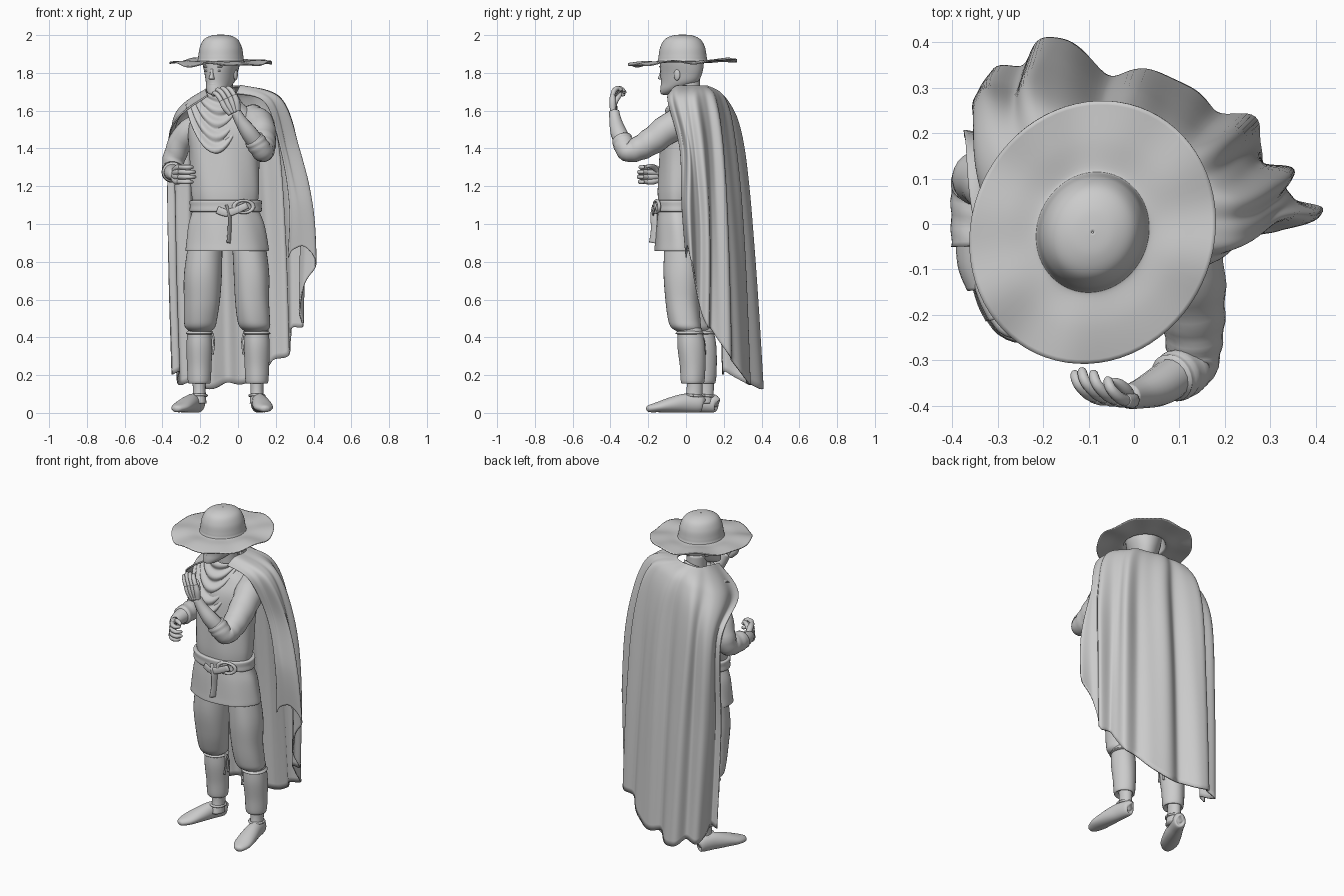
import bpy, bmesh, math
from math import sin, cos, pi
from mathutils import Vector as V, Matrix

def spline(pts, t):
    """Catmull-Rom through number tuples, t in 0..1"""
    n = len(pts) - 1
    i = min(int(t * n), n - 1)
    f = t * n - i
    a, b, c, d = pts[max(i - 1, 0)], pts[i], pts[i + 1], pts[min(i + 2, n)]
    return [.5 * (2*q + (r - p)*f + (2*p - 5*q + 4*r - s)*f*f + (3*q - p - 3*r + s)*f**3)
            for p, q, r, s in zip(a, b, c, d)]

def surface(name, rows, closed=True, caps=True, thick=0, mat=None):
    """Skin a list of point rows into one smooth object"""
    bm = bmesh.new()
    vs = [[bm.verts.new(p) for p in row] for row in rows]
    n = len(rows[0])
    for a, b in zip(vs, vs[1:]):
        for j in range(n if closed else n - 1):
            k = (j + 1) % n
            bm.faces.new((a[j], a[k], b[k], b[j]))
    if closed and caps:
        bm.faces.new(vs[0])
        bm.faces.new(vs[-1])
    bmesh.ops.recalc_face_normals(bm, faces=bm.faces)
    me = bpy.data.meshes.new(name)
    bm.to_mesh(me)
    bm.free()
    ob = bpy.data.objects.new(name, me)
    bpy.context.collection.objects.link(ob)
    me.polygons.foreach_set("use_smooth", [True] * len(me.polygons))
    if mat:
        ob.matrix_world = mat
    if thick:
        m = ob.modifiers.new("thickness", 'SOLIDIFY')
        m.thickness, m.offset = thick, 0
    return ob

def loft(name, secs, n=32, steps=5, mat=None, wave=0, waves=0):
    """Horizontal ellipses (x, y, z, rx, ry), optional soft pleats"""
    rows = []
    for i in range((len(secs) - 1) * steps + 1):
        x, y, z, rx, ry = spline(secs, i / ((len(secs) - 1) * steps))
        ring = []
        for j in range(n):
            a = 2*pi*j/n
            w = 1 + wave * sin(waves*a + 9*z)
            ring.append((x + rx*w*cos(a), y + ry*w*sin(a), z))
        rows.append(ring)
    return surface(name, rows, mat=mat)

def tube(name, pts, n=16, steps=5, wrinkle=0):
    """Round path (x, y, z, r) or (x, y, z, side_r, up_r)"""
    m = (len(pts) - 1) * steps
    s = [spline(pts, i / m) for i in range(m + 1)]
    side, rows = None, []
    for i, p in enumerate(s):
        t = (V(s[min(i + 1, m)][:3]) - V(s[max(i - 1, 0)][:3])).normalized()
        if side is None:
            side = t.cross(V((0, 0, 1))) if abs(t.z) < .95 else V((1, 0, 0))
        side = (side - t * side.dot(t)).normalized()
        up = side.cross(t)
        row = []
        for j in range(n):
            a = 2*pi*j/n
            w = 1 + wrinkle * sin(i*1.7 + 2*sin(a))
            row.append(V(p[:3]) + side*cos(a)*p[3]*w + up*sin(a)*p[-1]*w)
        rows.append(row)
    return surface(name, rows)

def ball(name, loc, scale, mat=Matrix()):
    bpy.ops.mesh.primitive_uv_sphere_add(segments=20, ring_count=12)
    o = bpy.context.object
    o.name = name
    o.matrix_world = mat @ Matrix.LocRotScale(V(loc), None, V(scale))
    bpy.ops.object.shade_smooth()

def hand(name, base, d, spread, curl, gap=.022):
    b, d, sp, c = V(base), V(d).normalized(), V(spread).normalized(), V(curl).normalized()
    k = b + d*.085
    for i in range(4):
        o = sp * (i - 1.5) * gap
        L = (.9, 1.05, 1, .8)[i]
        tube(f"{name}_palm_{i}", [(*(b + o*.5), .016), (*(b + d*.045 + o*.9), .018), (*(k + o), .014)], 10)
        tube(f"{name}_finger_{i}", [(*(k + o + d*u*L + c*w*L), r) for u, w, r in
             ((-.01, 0, .013), (.03, .012, .013), (.05, .04, .012), (.035, .066, .01), (.03, .07, .003))], 10, 3)
    tube(name + "_thumb", [(*(b + sp*u + d*w + c*q), r) for u, w, q, r in
         ((.01, .02, 0, .015), (.04, .05, .02, .014), (.045, .08, .045, .011), (.04, .1, .055, .003))], 10, 3)

# hat: crown and wavy brim in one turned profile
prof = [(.002, 2), (.05, 1.995), (.09, 1.975), (.112, 1.935), (.12, 1.89), (.124, 1.868), (.135, 1.858), (.2, 1.86), (.28, 1.855)]
turn = Matrix.Rotation(math.radians(-25), 3, 'Z')
rows = []
for i in range(49):
    r, z = spline(prof, i / 48)
    f = max(0, r - .13) / .15
    row = []
    for j in range(72):
        a = 2*pi*j/72
        p = turn @ V((r*.95*cos(a), r*1.05*sin(a), z))
        p.z += p.y*.05*f + .006*f*sin(5*a + 1) + .006*f*sin(8*a)
        row.append(p + V((-.091, -.018, 0)))
    rows.append(row)
surface("hat", rows, caps=False, thick=.006)

# head, turned to the figure's right
H = Matrix.Translation((-.09, -.025, 0)) @ Matrix.Rotation(math.radians(-25), 4, 'Z')
loft("head", [(0, -.09, 1.684, .015, .015), (0, -.08, 1.692, .035, .038), (0, -.05, 1.715, .054, .068), (0, -.012, 1.75, .068, .102),
              (0, 0, 1.80, .08, .117), (0, .003, 1.85, .094, .121), (0, .003, 1.89, .1, .12)], mat=H)
loft("nose", [(0, -.112, 1.764, .012, .01), (0, -.116, 1.772, .015, .021), (0, -.114, 1.79, .01, .014), (0, -.112, 1.82, .008, .008)], 12, mat=H)
for s in (-1, 1):
    ball("ear", (s*.08, .012, 1.79), (.01, .018, .03), H)
    ball("eye", (s*.031, -.101, 1.812), (.014, .008, .006), H)
    ball("brow", (s*.032, -.101, 1.833), (.024, .01, .006), H)
ball("lips", (0, -.105, 1.74), (.022, .01, .007), H)
loft("neck", [(-.08, .02, 1.58, .065, .065), (-.08, .015, 1.66, .057, .062), (-.085, .01, 1.77, .056, .063)])

# tunic with flared skirt, recessed underneath
loft("tunic", [(-.06, -.03, .96, .19, .11), (-.06, -.03, .88, .205, .125), (-.06, -.03, .858, .22, .137), (-.06, -.03, .9, .216, .134),
               (-.062, -.033, 1.0, .2, .124), (-.065, -.04, 1.09, .172, .108), (-.067, -.035, 1.18, .18, .115),
               (-.07, -.02, 1.35, .185, .12), (-.07, 0, 1.5, .195, .125), (-.07, .01, 1.58, .165, .1), (-.08, .015, 1.64, .1, .075),
               (-.08, .015, 1.67, .06, .06)], 64, wave=.012, waves=7)

# cowl: draped folds hanging lower at the front, rising behind the neck
rows = []
for i in range(41):
    t = i / 40
    row = []
    for j in range(48):
        a = 2*pi*j/48
        f = max(0, -sin(a))
        rip = .009 * sin(t * 4.5 * 2*pi + cos(a)) * (.4 + .6*f)
        row.append((-.09 - .035*t + (.072 + .075*t + rip)*cos(a), .005 + (.078 + .088*t + rip)*sin(a),
                    1.69 - .06*t - .255*t*f**1.6 + .01*sin(2*a) + .035*(1 - t)*max(0, sin(a))))
    rows.append(row)
surface("cowl", rows, caps=False, thick=.008)

# belt, ring buckle and hanging straps
loft("belt", [(-.065, -.04, 1.065, .17, .105), (-.065, -.04, 1.067, .19, .126), (-.065, -.04, 1.095, .19, .126),
              (-.065, -.04, 1.123, .19, .126), (-.065, -.04, 1.125, .17, .105)], 48)
bpy.ops.mesh.primitive_torus_add(location=(.03, -.155, 1.092), rotation=(pi/2, 0, .25), major_radius=.04, minor_radius=.009)
bpy.context.object.name = "buckle_ring"
bpy.context.object.scale = (1.3, .8, 1)
bpy.ops.object.shade_smooth()
tube("belt_strap", [(-.06, -.163, 1.1, .018, .006), (-.045, -.17, 1.05, .02, .006), (-.045, -.168, .97, .02, .006), (-.05, -.176, .9, .022, .006)])
tube("belt_tongue", [(-.11, -.168, 1.075, .006, .02), (-.05, -.174, 1.06, .006, .02), (.05, -.163, 1.1, .006, .018)])

# legs: trousers, gaiters, ankles, shoes
for nm, sx, trouser, gx, gy, heel, toe in (
    ("left", 1, [(.05, -.02, .95, .085, .09), (.07, -.02, .75, .094, .1), (.075, -.02, .6, .09, .09), (.083, -.01, .5, .087, .086),
                 (.09, 0, .455, .08, .08), (.095, .015, .43, .055, .06)], .1, .035, (.1, .09), (.145, -.21)),
    ("right", -1, [(-.17, 0, .95, .085, .09), (-.185, .005, .75, .1, .1), (-.19, .02, .6, .096, .092), (-.197, .04, .5, .088, .086),
                   (-.2, .055, .455, .08, .08), (-.2, .07, .43, .055, .06)], -.205, .095, (-.2, .165), (-.33, -.11))):
    loft(nm + "_trouser_leg", trouser, wave=.012, waves=5)
    loft(nm + "_gaiter", [(gx, gy - .015, .45, .06, .064), (gx, gy - .008, .36, .068, .073), (gx, gy, .25, .064, .067),
                          (gx, gy, .16, .058, .06), (gx, gy, .165, .04, .04)], wave=.015, waves=4)
    loft(nm + "_garter", [(gx, gy - .015, .415, .06, .06), (gx, gy - .015, .42, .072, .076), (gx, gy - .015, .435, .06, .06)])
    loft(nm + "_ankle", [(gx, gy + .01, .2, .038, .042), (gx, gy + .01, .12, .034, .042), (gx, gy, .05, .038, .048)])
    h, d = V((*heel, 0)), (V((*toe, 0)) - V((*heel, 0)))
    tube(nm + "_shoe", [(*(h + d*f + V((0, 0, z))), w, q) for f, z, w, q in
         ((0, .048, .012, .02), (.04, .05, .034, .046), (.3, .052, .042, .05), (.55, .043, .05, .041), (.8, .03, .05, .027), (.96, .022, .028, .018), (1, .02, .006, .006))], 24)
    tube(nm + "_shoe_strap", [(gx + .039*cos(a), gy + .005 + .047*sin(a), .092 - .004*sin(a), .007) for a in [2*pi*i/12 for i in range(13)]], 8, 2)
    for k in range(2):
        x = gx - .066*sx
        tube(f"{nm}_garter_tie_{k}", [(x, gy - .02, .43, .006), (x - sx*.012, gy - .03 + k*.03, .38, .005), (x - sx*.005, gy - .035 + k*.04, .31, .006)], 8)

# raised arm
tube("left_sleeve", [(.07, .03, 1.56, .075), (.115, -.07, 1.52, .08), (.128, -.18, 1.44, .073), (.132, -.26, 1.395, .063),
                     (.128, -.31, 1.385, .055), (.1, -.33, 1.425, .056), (.082, -.34, 1.45, .053)], 24, wrinkle=.03)
tube("left_forearm", [(.11, -.32, 1.41, .045), (.06, -.355, 1.48, .044), (.015, -.373, 1.545, .033), (-.012, -.38, 1.595, .027)])
hand("left_hand", (-.02, -.385, 1.59), (-.4, 0, .92), (.9, -.1, .4), (-.4, .7, 0), .025)
# lowered arm
tube("right_sleeve", [(-.18, .03, 1.53, .07), (-.28, .07, 1.47, .066), (-.335, .1, 1.36, .06), (-.345, .085, 1.29, .057),
                      (-.348, .02, 1.275, .055), (-.348, -.05, 1.275, .054)], 24, wrinkle=.03)
tube("right_forearm", [(-.348, -.03, 1.275, .045), (-.35, -.09, 1.268, .038), (-.34, -.14, 1.262, .028)])
hand("right_hand", (-.34, -.13, 1.262), (.35, -.9, 0), (.1, 0, 1), (.9, .2, 0), .026)

# cape: rows from collar to stepped hem, swept from left front edge round the back
cape = [
    [(-.01, -.09, 1.69), (.01, -.05, 1.73), (.02, .02, 1.73), (.01, .07, 1.73), (-.04, .1, 1.73), (-.1, .11, 1.73), (-.15, .09, 1.72), (-.17, .02, 1.71), (-.16, -.09, 1.68)],
    [(.14, -.09, 1.64), (.2, -.06, 1.66), (.23, .01, 1.66), (.18, .09, 1.67), (.09, .16, 1.67), (-.07, .2, 1.66), (-.2, .21, 1.65), (-.31, .13, 1.6), (-.325, -.04, 1.55)],
    [(.21, -.03, 1.4), (.29, .0, 1.4), (.32, .05, 1.38), (.25, .13, 1.4), (.15, .2, 1.43), (-.04, .25, 1.42), (-.22, .29, 1.42), (-.33, .255, 1.37), (-.36, .18, 1.36)],
    [(.25, -.02, 1.1), (.365, .0, 1.1), (.345, .08, 1.0), (.28, .15, .95), (.18, .235, .9), (-.03, .3, .85), (-.21, .35, .8), (-.33, .28, .8), (-.35, .17, .8)],
    [(.24, .0, .84), (.385, .02, .85), (.335, .08, .54), (.29, .155, .41), (.2, .26, .26), (-.02, .335, .15), (-.2, .395, .14), (-.31, .3, .17), (-.33, .18, .22)]]
rows = []
for i in range(49):
    v = i / 48
    row = []
    for j in range(161):
        u = j / 160
        p = V(spline([spline(r, u) for r in cape], v))
        d = V((p.x + .05, p.y + .02, 0)).normalized()
        fold = sin(2*pi*7*u + 1.2*v) + .3*sin(2*pi*13*u + 2)
        p += d * fold * .02 * min(1, v*1.6) + V((0, 0, -.015 * fold * max(0, v - .7) / .3))
        row.append(p)
    rows.append(row)
surface("cape", rows, closed=False, thick=.008)
